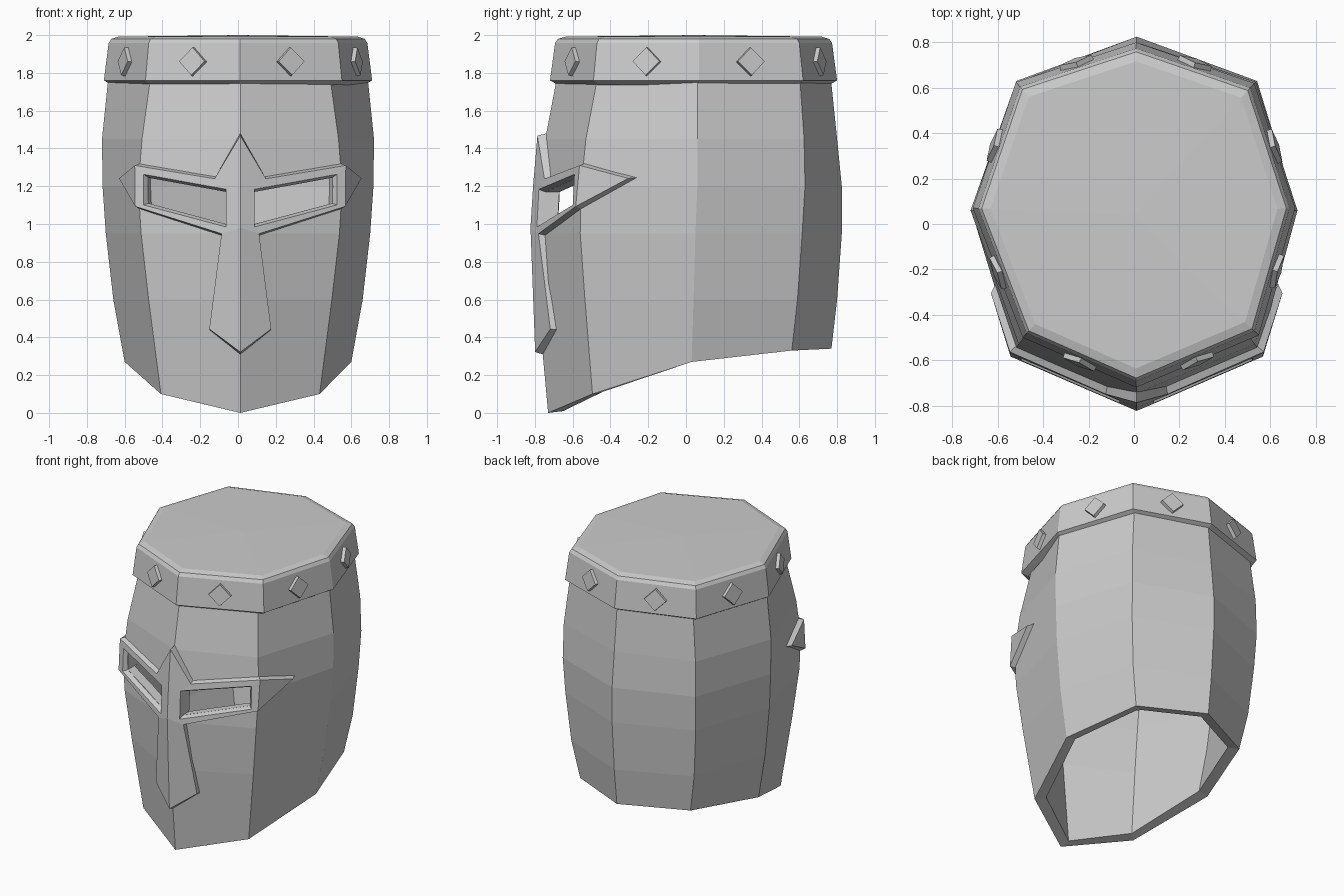
import bpy, bmesh
from mathutils import Matrix, Vector

if "Cube" in bpy.data.objects:
    bpy.data.objects.remove(bpy.data.objects["Cube"])

OFF = 0.012  # the face ridge sits slightly off centre


def new_object(name, bm):
    mesh = bpy.data.meshes.new(name)
    bm.to_mesh(mesh)
    bm.free()
    ob = bpy.data.objects.new(name, mesh)
    bpy.context.collection.objects.link(ob)
    return ob


def loft(bm, rings):
    rows = [[bm.verts.new(p) for p in ring] for ring in rings]
    n = len(rows[0])
    faces = []
    for a, b in zip(rows, rows[1:]):
        faces.append([bm.faces.new((a[i], a[(i + 1) % n], b[(i + 1) % n], b[i]))
                      for i in range(n)])
    return rows, faces


# Helmet profile: five vertical edges, each sampled at these heights
LEVELS = [1.93, 1.74, 1.45, 1.2, 0.95, 0.6]
BOTTOM = [0.0, 0.10, 0.27, 0.33, 0.34]
XS = [[0] * 7,
      [.45, .48, .52, .54, .525, .485, .42],
      [.66, .69, .72, .717, .70, .66, .60],
      [.47, .495, .525, .53, .52, .49, .44],
      [0] * 7]
YS = [[-.66, -.69, -.745, -.775, -.79, -.785, -.73],
      [-.44, -.475, -.53, -.555, -.56, -.535, -.495],
      [.06, .06, .06, .06, .05, .04, .03],
      [.57, .605, .625, .63, .615, .59, .56],
      [.73, .77, .80, .825, .825, .80, .77]]


def edge_point(c, z):
    zs = LEVELS + [BOTTOM[c]]
    for i in range(6):
        if z >= zs[i + 1]:
            t = (zs[i] - z) / (zs[i] - zs[i + 1])
            return (XS[c][i] + t * (XS[c][i + 1] - XS[c][i]),
                    YS[c][i] + t * (YS[c][i + 1] - YS[c][i]))


def on_face(x, z):
    """Point of the helmet surface at front-view position x >= 0, z."""
    a, b, c = (edge_point(k, z) for k in range(3))
    if x > b[0]:
        a, b = b, c
    t = (x - a[0]) / (b[0] - a[0])
    return a[1] + t * (b[1] - a[1])


# Helmet shell
bm = bmesh.new()
rings = []
for lv in range(6, -1, -1):
    ring = []
    for c, s in [(0, 1), (1, 1), (2, 1), (3, 1), (4, 1), (3, -1), (2, -1), (1, -1)]:
        z = LEVELS[lv] if lv < 6 else BOTTOM[c]
        ring.append((s * XS[c][lv] + (0 if c == 2 else OFF), YS[c][lv], z))
    rings.append(ring)
rows, _ = loft(bm, rings)
bm.faces.new(rows[-1])
bm.normal_update()
shell = new_object("helmet_shell", bm)
sol = shell.modifiers.new("thickness", "SOLIDIFY")
sol.thickness = 0.07
sol.offset = -1
sol.use_even_offset = True

# Eye slits, cut through the shell
EYE = [(.075, 1.17), (.487, 1.245), (.487, 1.11), (.075, 1.0)]
bm = bmesh.new()
for s in (1, -1):
    rows, _ = loft(bm, [[(s * x + OFF, y, z) for x, z in EYE] for y in (-1, -.35)])
    bm.faces.new(rows[0])
    bm.faces.new(rows[1])
bmesh.ops.recalc_face_normals(bm, faces=bm.faces)
cutter = new_object("eye_slit_cutter", bm)
cutter.hide_render = True
cutter.hide_viewport = True
cut = shell.modifiers.new("eye_slits", "BOOLEAN")
cut.operation = "DIFFERENCE"
cut.solver = "EXACT"
cut.object = cutter

# Raised face guard: brow point, eye frames, side tips and nose plate
P = dict(A=(0, 1.48), B=(.13, 1.25), C=(.532, 1.32), T=(.622, 1.245),
         D=(.533, 1.08), E=(.10, .94), F=(.163, .44), G=(0, .31),
         M=(0, 1.2), N=(0, .98), h=EYE[0], i=EYE[1], j=EYE[2], k=EYE[3])
FACES = ["AMhB", "BhiC", "CijD", "DjkE", "MNkh", "NEk", "NGFE", "CDT"]
bm = bmesh.new()
for s in (1, -1):
    vs = {n: bm.verts.new((s * x + OFF, on_face(x, z), z)) for n, (x, z) in P.items()}
    for f in FACES:
        bm.faces.new([vs[n] for n in f[::s]])
bmesh.ops.remove_doubles(bm, verts=bm.verts, dist=0.001)
bm.normal_update()
bmesh.ops.inset_region(bm, faces=bm.faces[:], thickness=0.013, depth=0.032,
                       use_boundary=True, use_even_offset=True)
new_object("face_guard", bm)

# Crown band with chamfered flat top
OUTLINE = [(.01, -.72), (.55, -.49), (.71, .07), (.53, .62),
           (.01, .80), (-.52, .625), (-.71, .07), (-.49, -.5)]
bm = bmesh.new()
rings = [[(x * k, .04 + (y - .04) * k, z) for x, y in OUTLINE]
         for k, z in [(.94, 1.735), (1, 1.76), (.965, 1.957), (.945, 1.98), (.89, 1.992)]]
rows, faces = loft(bm, rings)
top = bm.verts.new((0, .04, 2.0))
for i in range(8):
    bm.faces.new((rows[-1][i], rows[-1][(i + 1) % 8], top))
bm.normal_update()
spots = [(f.calc_center_median(), f.normal.copy()) for f in faces[1]]
new_object("crown_band", bm)

# Diamond studs, one on each band face
bm = bmesh.new()
for centre, n in spots:
    side = Vector((0, 0, 1)).cross(n).normalized()
    m = Matrix((side, n.cross(side), n)).transposed().to_4x4()
    m.translation = centre
    bmesh.ops.create_cone(bm, cap_ends=True, segments=4, radius1=.08, radius2=.074,
                          depth=.045, matrix=m)
new_object("diamond_studs", bm)
